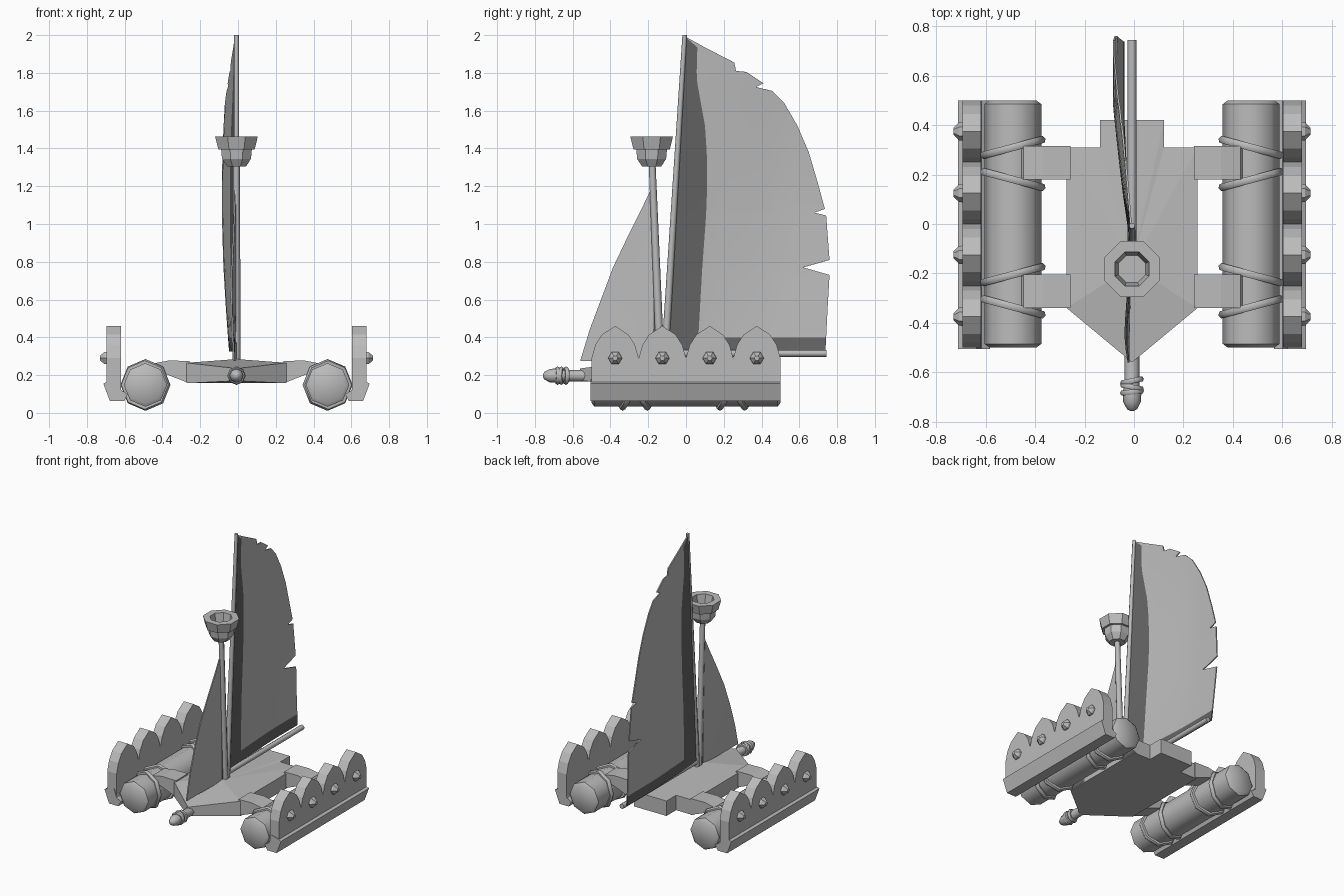
import bpy, bmesh, math
from mathutils import Vector

cube = bpy.data.objects.get("Cube")
if cube:
    bpy.data.objects.remove(cube)

X0 = -0.008  # centre line of the raft
SIDES = ((1, "left"), (-1, "right"))


def material(name, value):
    m = bpy.data.materials.new(name)
    m.use_nodes = True
    colour = (value, value, value, 1)
    m.diffuse_color = colour
    m.node_tree.nodes["Principled BSDF"].inputs["Base Color"].default_value = colour
    return m


GREY = material("light grey", 0.5)
DARK = material("dark grey", 0.13)


def smooth(obj, angle):
    bpy.ops.object.select_all(action="DESELECT")
    obj.select_set(True)
    bpy.context.view_layer.objects.active = obj
    bpy.ops.object.shade_smooth_by_angle(angle=math.radians(angle))


def finish(name, bm, angle=0):
    bmesh.ops.recalc_face_normals(bm, faces=bm.faces)
    mesh = bpy.data.meshes.new(name)
    bm.to_mesh(mesh)
    bm.free()
    obj = bpy.data.objects.new(name, mesh)
    bpy.context.collection.objects.link(obj)
    mesh.materials.append(GREY)
    if angle:
        smooth(obj, angle)
    return obj


def prism(name, points, depth):
    """Extrude a closed outline of 3D points along a vector."""
    bm = bmesh.new()
    face = bm.faces.new([bm.verts.new(p) for p in points])
    new = bmesh.ops.extrude_face_region(bm, geom=[face])["geom"]
    verts = [v for v in new if isinstance(v, bmesh.types.BMVert)]
    bmesh.ops.translate(bm, verts=verts, vec=depth)
    return finish(name, bm)


def lathe(name, base, direction, profile, sides=8, angle=0, turn=0):
    """Turn (radius, height) pairs around an axis starting at base."""
    rot = Vector(direction).to_track_quat("Z", "Y")
    bm = bmesh.new()
    rings = []
    for r, h in profile:
        ring = []
        for i in range(sides):
            a = math.tau * i / sides + turn
            p = Vector((r * math.cos(a), r * math.sin(a), h))
            ring.append(bm.verts.new(rot @ p + Vector(base)))
        rings.append(ring)
    for low, high in zip(rings, rings[1:]):
        for i in range(sides):
            j = (i + 1) % sides
            bm.faces.new((low[i], low[j], high[j], high[i]))
    bm.faces.new(rings[0])
    bm.faces.new(rings[-1])
    return finish(name, bm, angle)


def pole(name, start, end, r1, r2):
    d = Vector(end) - Vector(start)
    return lathe(name, start, d, [(r1, 0), (r2, d.length)], 8, 50)


def rope(name, loc, radius, thick, tilt):
    bpy.ops.mesh.primitive_torus_add(
        major_radius=radius, minor_radius=thick, major_segments=8, minor_segments=6,
        location=loc, rotation=(math.pi / 2, 0, tilt))
    obj = bpy.context.object
    obj.name = name
    obj.data.materials.append(GREY)
    smooth(obj, 60)


def lerp(a, b, t):
    return a + (b - a) * t


# Deck: plan outline with a bow point and stern tab, slightly peaked on top
half = [(0.265, -0.34), (0.265, 0.31), (0.13, 0.31), (0.13, 0.42)]
plan = [(0, -0.56)] + half + [(-x, y) for x, y in reversed(half)]
bm = bmesh.new()
top = [bm.verts.new((x + X0, y, 0.265 if y > -0.5 else 0.235)) for x, y in plan]
low = [bm.verts.new((x + X0, y, 0.157 if y > -0.5 else 0.17)) for x, y in plan]
apex = bm.verts.new((X0, -0.17, 0.285))
for i in range(len(plan)):
    j = (i + 1) % len(plan)
    bm.faces.new((low[i], low[j], top[j], top[i]))
    bm.faces.new((top[i], top[j], apex))
bm.faces.new(low)
finish("deck", bm)

# Floats, arms, shields and lashings on both sides
arm = [(0.25, 0.157), (0.25, 0.275), (0.36, 0.277), (0.44, 0.262), (0.46, 0.23), (0.36, 0.2)]
arch = [(-0.105, 0.36), (-0.07, 0.415), (0, 0.46), (0.07, 0.415), (0.105, 0.36)]
rail = [(0.63, 0.18), (0.685, 0.165), (0.705, 0.155), (0.67, 0.062), (0.595, 0.062),
        (0.575, 0.1), (0.61, 0.12)]
peaks = (-0.375, -0.125, 0.125, 0.375)
for s, side in SIDES:
    lathe(f"{side}_float", (X0 + s * 0.482, -0.5, 0.148), (0, 1, 0),
          [(0.095, 0), (0.115, 0.015), (0.115, 0.985), (0.095, 1)], 8, 50)
    for place, y, centre in (("front", -0.34, -0.27), ("back", 0.18, 0.245)):
        prism(f"{side}_{place}_arm", [(X0 + s * x, y, z) for x, z in arm], (0, 0.135, 0))
        for o in (-1, 1):
            rope(f"{side}_{place}_lashing", (X0 + s * 0.482, centre + o * 0.065, 0.148),
                 0.12, 0.017, -o * s * 0.26)
    # Scalloped shield wall
    outline = [(-0.5, 0.13), (-0.5, 0.29)]
    for p in peaks:
        outline += [(p + y, z) for y, z in arch] + [(p + 0.125, 0.29)]
    outline.append((0.5, 0.13))
    prism(f"{side}_shield", [(X0 + s * 0.612, y, z) for y, z in outline], (s * 0.075, 0, 0))
    prism(f"{side}_shield_rail", [(X0 + s * x, -0.505, z) for x, z in rail], (0, 1.005, 0))
    for p in peaks:
        lathe(f"{side}_stud", (X0 + s * 0.68, p, 0.29), (s, 0, 0),
              [(0.038, 0), (0.036, 0.02), (0.014, 0.043)], 6)

# Bowsprit with tied end
lathe("bowsprit", (X0, -0.45, 0.197), (0, -1, 0),
      [(0.032, 0), (0.03, 0.2), (0.038, 0.23), (0.036, 0.27), (0.02, 0.3), (0.006, 0.307)], 8, 50)
for y, tilt in ((-0.635, 0.2), (-0.66, -0.2), (-0.68, 0.1)):
    rope("bowsprit_tie", (X0, y, 0.197), 0.037, 0.012, tilt)

# Masts and boom
pole("lookout_mast", (X0, -0.135, 0.24), (X0, -0.18, 1.34), 0.022, 0.018)
pole("sail_mast", (X0, -0.115, 0.24), (X0, -0.007, 2.0), 0.02, 0.012)
pole("boom", (X0, -0.11, 0.315), (X0, 0.745, 0.315), 0.018, 0.018)

# Lookout basket with hollow top
lathe("lookout_basket", (X0, -0.182, 1.305), (0, 0, 1),
      [(0.055, 0), (0.083, 0.04), (0.088, 0.09), (0.104, 0.09), (0.122, 0.158),
       (0.075, 0.158), (0.06, 0.07)], 8, 0, math.pi / 8)


def sail(name, rows, columns, bulge, height):
    """Rows of (z, mast edge, band edge, free edge); the band is dark."""
    bm = bmesh.new()
    grid = []
    for z, a, b, c in rows:
        ys = [a] + [lerp(b, c, i / columns) for i in range(columns + 1)]
        t = (z - 0.28) / height
        row = []
        for y in ys:
            u = max(0, min(1, (y - a) / 0.55, 1)) if c > a else min(1, (a - y) / 0.3)
            x = X0 - 0.004 - bulge * u ** 0.8 * (0.4 + 0.6 * math.sin(math.pi * min(1, t)))
            row.append(bm.verts.new((x, y, z)))
        grid.append(row)
    for k, (r1, r2) in enumerate(zip(grid, grid[1:])):
        for i in range(columns + 1):
            f = bm.faces.new((r1[i], r1[i + 1], r2[i + 1], r2[i]))
            f.material_index = int(i == 0 or rows[k][0] <= 0.41 and columns > 4)
    obj = finish(name, bm)
    obj.data.materials.append(DARK)
    mod = obj.modifiers.new("thickness", "SOLIDIFY")
    mod.thickness = 0.008
    mod.offset = 0
    bpy.context.view_layer.objects.active = obj
    bpy.ops.object.modifier_apply(modifier=mod.name)
    smooth(obj, 35)


def track(points, z):
    """Interpolate y on a path of (y, z) points running downward."""
    for (y1, z1), (y2, z2) in zip(points, points[1:]):
        if z >= z2:
            return lerp(y1, y2, (z1 - z) / (z1 - z2))
    return points[-1][0]


# Main sail: torn free edge and dark band along mast and foot
leech = [(0, 1.99), (0.1, 1.935), (0.255, 1.855), (0.265, 1.81), (0.32, 1.805),
         (0.41, 1.745), (0.37, 1.725), (0.455, 1.705), (0.52, 1.64), (0.59, 1.52),
         (0.65, 1.38), (0.7, 1.21), (0.735, 1.08), (0.68, 1.06), (0.742, 1.045),
         (0.76, 0.81), (0.62, 0.77), (0.76, 0.73), (0.75, 0.56), (0.742, 0.4), (0.738, 0.325)]
band = [(-0.003, 1.99), (0.06, 1.94), (0.055, 1.77), (0.1, 1.52), (0.115, 1.29),
        (0.105, 1.03), (0.085, 0.76), (0.065, 0.4), (0.06, 0.32)]
rows = [(z, lerp(-0.11, -0.007, (z - 0.32) / 1.68), track(band, z), y) for y, z in leech]
sail("main_sail", rows, 8, 0.07, 1.72)

# Fore sail: runs from lookout mast down to the bow
edge = [(-0.178, 1.2), (-0.235, 1.08), (-0.31, 0.93), (-0.386, 0.77), (-0.45, 0.6),
        (-0.51, 0.44), (-0.56, 0.275)]
rows = []
for y, z in edge:
    mast = lerp(-0.135, -0.177, (z - 0.26) / 1.0)
    rows.append((z, mast, mast - max(0.004, 0.06 * (0.95 - z)), y))
sail("fore_sail", rows, 4, 0.025, 0.95)
